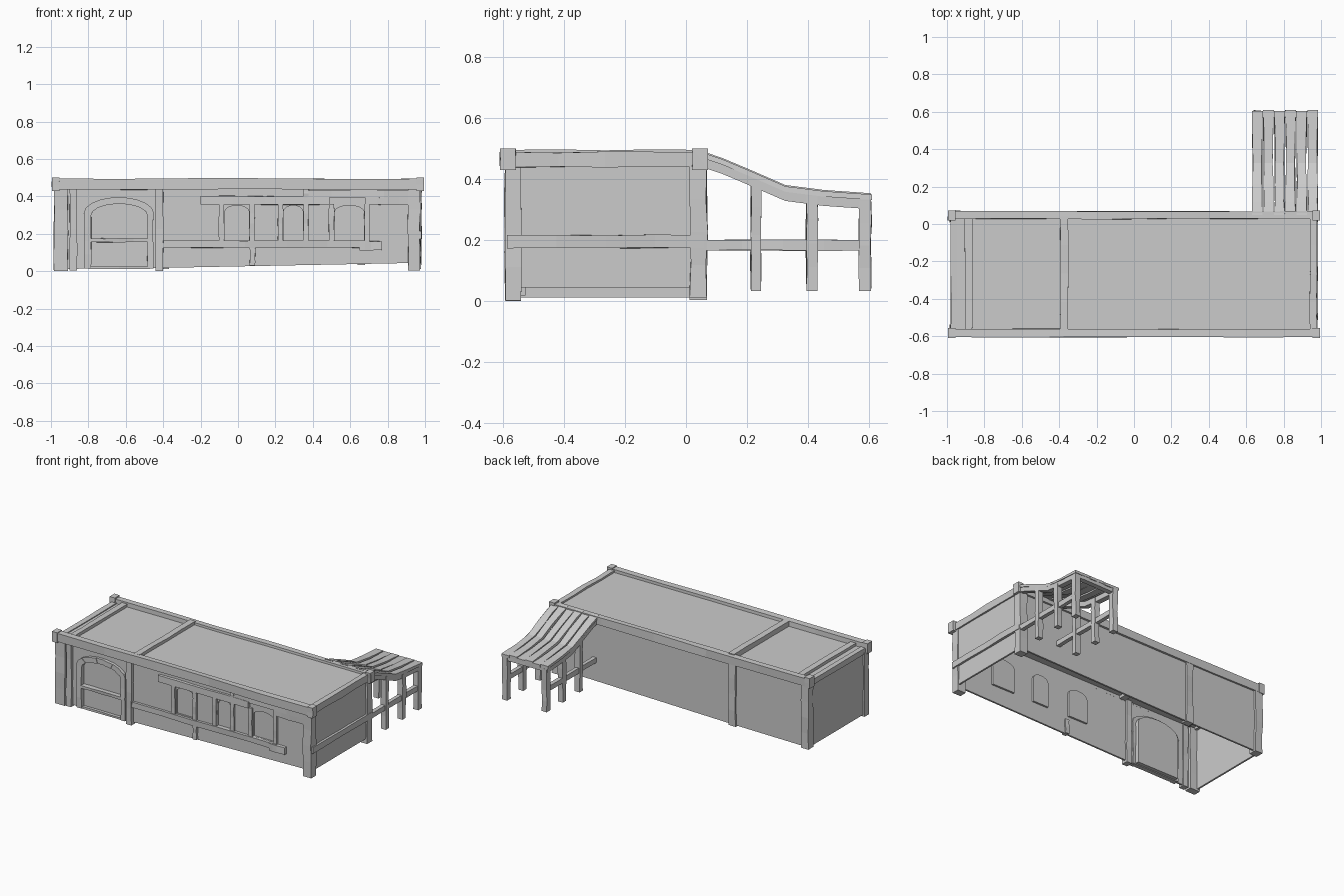
import bpy, bmesh, math, random
random.seed(4)


def finish(name, bm):
    bmesh.ops.recalc_face_normals(bm, faces=bm.faces)
    me = bpy.data.meshes.new(name)
    bm.to_mesh(me)
    bm.free()
    ob = bpy.data.objects.new(name, me)
    bpy.context.collection.objects.link(ob)
    return ob


def beam(name, x, y, z, wobble=0.004, cuts=3):
    """Rough-hewn timber: box cut along its longest axis, inner rings jittered."""
    lo, hi = (x[0], y[0], z[0]), (x[1], y[1], z[1])
    bm = bmesh.new()
    bmesh.ops.create_cube(bm, size=1)
    for v in bm.verts:
        for i in range(3):
            v.co[i] = lo[i] if v.co[i] < 0 else hi[i]
    size = [hi[i] - lo[i] for i in range(3)]
    ax = size.index(max(size))
    no = [0, 0, 0]
    no[ax] = 1
    for k in range(1, cuts + 1):
        co = list(lo)
        co[ax] += size[ax] * k / (cuts + 1)
        bmesh.ops.bisect_plane(bm, geom=bm.verts[:] + bm.edges[:] + bm.faces[:],
                               plane_co=co, plane_no=no)
    for v in bm.verts:
        if lo[ax] + 1e-4 < v.co[ax] < hi[ax] - 1e-4:
            for i in range(3):
                if i != ax:
                    v.co[i] += random.uniform(-wobble, wobble)
    return finish(name, bm)


def add_prism(bm, pts, a, b, axis='y'):
    """Extrude a closed profile (xz along y, or yz along x)."""
    def place(p, t):
        return (p[0], t, p[1]) if axis == 'y' else (t, p[0], p[1])
    n = len(pts)
    r0 = [bm.verts.new(place(p, a)) for p in pts]
    r1 = [bm.verts.new(place(p, b)) for p in pts]
    bm.faces.new(r0)
    bm.faces.new(r1[::-1])
    for i in range(n):
        bm.faces.new((r0[i], r0[(i + 1) % n], r1[(i + 1) % n], r1[i]))


def prism(name, pts, a, b, axis='y'):
    bm = bmesh.new()
    add_prism(bm, pts, a, b, axis)
    return finish(name, bm)


def curve(x0, x1, spring, top, n=8):
    c, r = (x0 + x1) / 2, (x1 - x0) / 2
    return [(c + r * math.cos(math.pi * i / n),
             spring + (top - spring) * math.sin(math.pi * i / n)) for i in range(n + 1)]


def arch(x0, x1, z0, spring, top):
    return [(x0, z0), (x1, z0)] + curve(x0, x1, spring, top)


# Walls, open underneath
door = arch(-0.785, -0.485, 0.022, 0.30, 0.365)
windows = [(-0.072, 0.060), (0.243, 0.348), (0.516, 0.675)]
front = prism("front_wall", [(-0.97, 0.012), (-0.4, 0.018), (0.97, 0.045),
                             (0.97, 0.46), (-0.97, 0.46)], -0.57, -0.558)
cb = bmesh.new()
for o in [door] + [arch(a, b, 0.165, 0.315, 0.352) for a, b in windows]:
    add_prism(cb, o, -0.6, -0.53)
cutter = finish("opening_cutter", cb)
cutter.hide_render = True
cutter.hide_viewport = True
m = front.modifiers.new("openings", 'BOOLEAN')
m.object = cutter
m.solver = 'EXACT'
prism("back_wall", [(-0.97, 0.012), (-0.4, 0.018), (0.97, 0.045),
                    (0.97, 0.46), (-0.97, 0.46)], 0.043, 0.055)
beam("right_wall", (0.955, 0.967), (-0.565, 0.05), (0.045, 0.455), 0)
beam("left_wall", (-0.975, -0.963), (-0.575, 0.055), (0.012, 0.455), 0)

# Roof decks and rafters
beam("roof_main", (-0.38, 0.965), (-0.58, 0.05), (0.460, 0.474), 0, 1)
beam("roof_left", (-0.972, -0.38), (-0.58, 0.05), (0.447, 0.460), 0, 1)
beam("front_top_beam", (-0.995, 0.995), (-0.605, -0.56), (0.437, 0.495), 0.003, 4)
beam("back_top_beam", (-0.995, 0.995), (0.027, 0.069), (0.435, 0.490), 0.003, 4)
beam("right_top_beam", (0.94, 0.978), (-0.57, 0.04), (0.438, 0.488), 0.003)
beam("cross_beam", (-0.395, -0.352), (-0.57, 0.04), (0.44, 0.495), 0.002)
beam("left_roof_rib", (-0.905, -0.865), (-0.57, 0.04), (0.44, 0.480), 0.003)
beam("left_roof_edge", (-0.98, -0.945), (-0.57, 0.04), (0.43, 0.468), 0.002)
for x in (-0.975, 0.975):
    for y in (-0.583, 0.046):
        beam("beam_end_cap", (x - 0.02, x + 0.02), (y - 0.026, y + 0.026), (0.43, 0.50), 0.002, 1)

# Main posts and side rail
beam("front_left_post", (-0.985, -0.91), (-0.59, -0.54), (0, 0.44))
beam("front_left_inner_post", (-0.90, -0.862), (-0.592, -0.55), (0.005, 0.44))
beam("front_middle_post", (-0.44, -0.40), (-0.592, -0.545), (0.002, 0.45))
beam("front_right_post", (0.91, 0.972), (-0.59, -0.54), (0.003, 0.44))
beam("back_right_post", (0.92, 0.978), (0.012, 0.068), (0.012, 0.44))
beam("back_left_post", (-0.982, -0.925), (0.012, 0.068), (0.004, 0.44))
beam("back_middle_post", (-0.425, -0.37), (0.02, 0.066), (0.012, 0.45))
beam("right_side_rail", (0.945, 0.982), (-0.585, 0.06), (0.173, 0.216), 0.003)

# Arched doorway with stone surround
prism("door_panel", arch(-0.795, -0.475, 0.018, 0.305, 0.375), -0.558, -0.525)
inner = curve(-0.785, -0.485, 0.30, 0.360, 9)
outer = curve(-0.825, -0.45, 0.31, 0.396, 9)
sb = bmesh.new()
for i in range(9):
    add_prism(sb, [inner[i], outer[i], outer[i + 1], inner[i + 1]],
              -0.588 - 0.004 * (i % 2), -0.55)
finish("arch_stones", sb)
beam("door_jamb_left", (-0.82, -0.785), (-0.588, -0.55), (0.015, 0.31), 0.003)
beam("door_jamb_right", (-0.485, -0.452), (-0.588, -0.55), (0.015, 0.31), 0.003)
beam("door_counter", (-0.79, -0.48), (-0.590, -0.55), (0.155, 0.175), 0.002)
beam("door_threshold", (-0.80, -0.47), (-0.58, -0.55), (0.012, 0.026), 0.001)

# Window band
for a, b in windows:
    prism("window_pane", arch(a - 0.008, b + 0.008, 0.155, 0.32, 0.36), -0.558, -0.545)
for x in (-0.088, 0.075, 0.227, 0.363, 0.50, 0.69):
    beam("window_post", (x - 0.014, x + 0.014), (-0.583, -0.56), (0.15, 0.36), 0.002)
beam("window_lintel", (-0.20, 0.49), (-0.588, -0.56), (0.356, 0.402), 0.003)
beam("right_lintel", (0.36, 0.92), (-0.584, -0.56), (0.395, 0.432), 0.003)
beam("right_lower_lintel", (0.68, 0.92), (-0.582, -0.56), (0.355, 0.395), 0.002)
beam("sill_beam", (-0.405, 0.70), (-0.588, -0.56), (0.125, 0.163), 0.003, 4)
beam("sill_beam_end", (0.65, 0.77), (-0.592, -0.56), (0.112, 0.16), 0.003)
beam("lower_strut", (0.062, 0.092), (-0.586, -0.55), (0.03, 0.13), 0.003)
beam("upper_strut", (0.35, 0.378), (-0.586, -0.56), (0.39, 0.44), 0.002)

# Porch roof: sagging planks over curved side beams
sag = [(0.05, 0.492), (0.12, 0.468), (0.21, 0.430), (0.325, 0.380), (0.45, 0.364), (0.605, 0.353)]


def strip(t0, t1):
    return [(y, z - t0) for y, z in sag] + [(y, z - t1) for y, z in reversed(sag)]


for i in range(6):
    x0 = 0.63 + i * 0.0592
    d = 0.004 * (i % 2)
    plank = prism("porch_plank", strip(d, 0.018 + d), x0 + 0.001, x0 + 0.058, 'x')
    for v in plank.data.vertices:
        if 0.1 < v.co.y < 0.5:
            inward = x0 + 0.0295 - v.co.x
            v.co.x += math.copysign(random.uniform(0, 0.007), inward)
        elif v.co.y > 0.6:
            v.co.y += 0.004 * (i % 2)
for x in (0.638, 0.942):
    prism("porch_side_beam", strip(0.012, 0.052), x, x + 0.036, 'x')
beam("porch_end_beam", (0.635, 0.98), (0.57, 0.603), (0.308, 0.345), 0.002)

# Porch posts and rails, both sides
for x in (0.64, 0.942):
    for y0, y1, top in ((0.212, 0.246, 0.40), (0.394, 0.430, 0.345), (0.566, 0.606, 0.33)):
        beam("porch_post", (x, x + 0.038), (y0, y1), (0.034, top), 0.003)
    beam("porch_rail", (x + 0.005, x + 0.033), (0.05, 0.585), (0.166, 0.200), 0.002)
